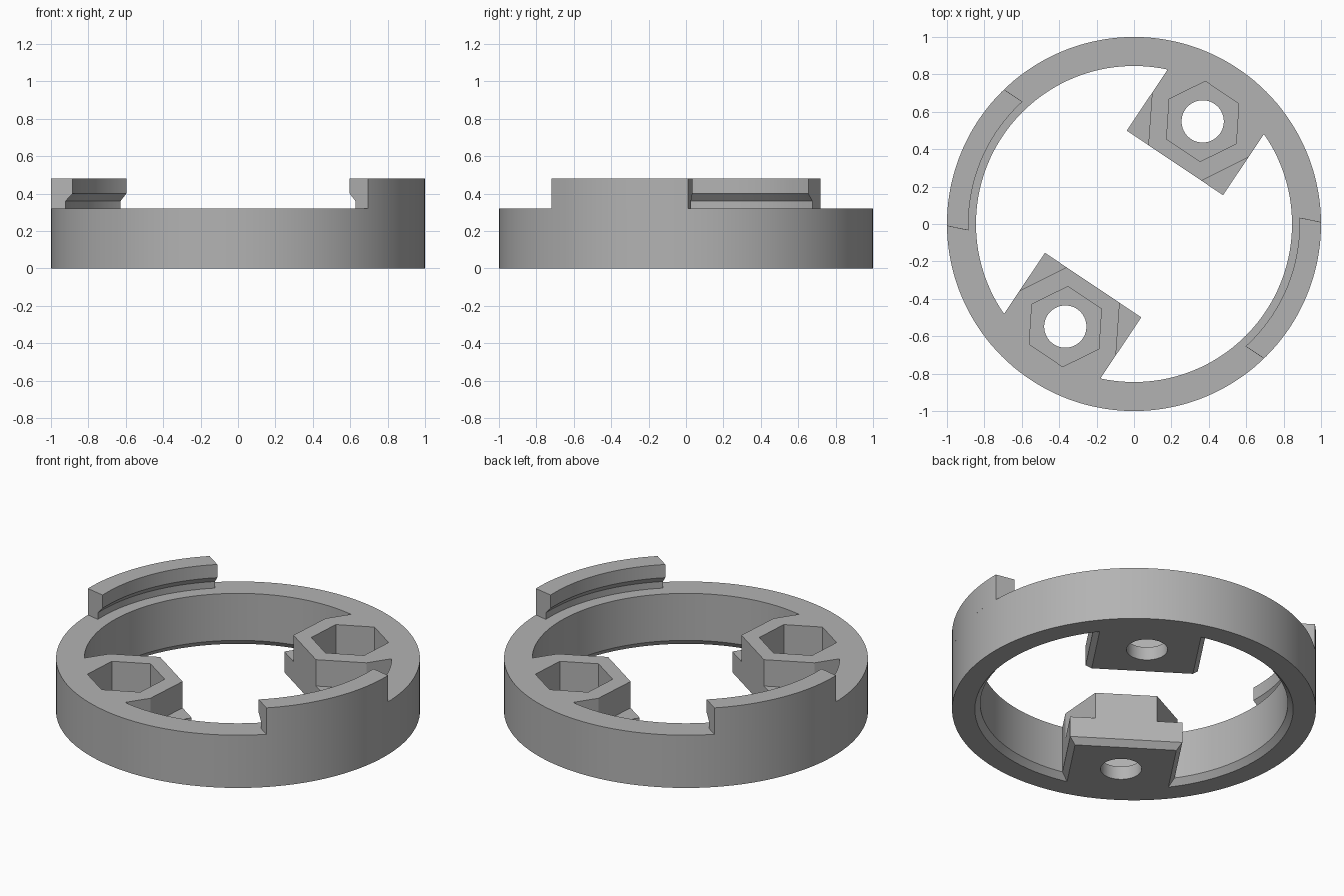
import bpy, bmesh
from math import sin, cos, radians, pi
from mathutils import Matrix

if "Cube" in bpy.data.objects:
    bpy.data.objects.remove(bpy.data.objects["Cube"])

grey = bpy.data.materials.new("plain_grey")
grey.use_nodes = True
colour = (0.45, 0.45, 0.45, 1)
grey.diffuse_color = colour
grey.node_tree.nodes["Principled BSDF"].inputs["Base Color"].default_value = colour

TOP = 0.32          # top of the ring
PLATE_TOP = 0.16    # top of the thin foot of each pad
PAD_ANGLE = radians(-33.8)
HOLE_R = 0.66       # distance of the bolt hole from the centre


def loft(name, loops, closed=False, turn=0.0):
    """Skin matching loops of points; cap the ends unless closed."""
    bm = bmesh.new()
    rows = [[bm.verts.new(p) for p in loop] for loop in loops]
    n = len(rows[0])
    for i in range(len(rows) if closed else len(rows) - 1):
        a, b = rows[i], rows[(i + 1) % len(rows)]
        for j in range(n):
            k = (j + 1) % n
            bm.faces.new((a[j], a[k], b[k], b[j]))
    if not closed:
        bm.faces.new(rows[0])
        bm.faces.new(rows[-1])
    bmesh.ops.recalc_face_normals(bm, faces=bm.faces)
    bm.transform(Matrix.Rotation(turn, 4, 'Z'))
    mesh = bpy.data.meshes.new(name)
    bm.to_mesh(mesh)
    bm.free()
    mesh.materials.append(grey)
    obj = bpy.data.objects.new(name, mesh)
    bpy.context.collection.objects.link(obj)
    return obj


def prism(name, pts, z0, z1, turn):
    return loft(name, [[(x, y, z) for x, y in pts] for z in (z0, z1)], turn=turn)


def polygon(radius, sides):
    return [(radius * cos(2 * pi * i / sides), HOLE_R + radius * sin(2 * pi * i / sides))
            for i in range(sides)]


def activate(obj):
    bpy.ops.object.select_all(action='DESELECT')
    obj.select_set(True)
    bpy.context.view_layer.objects.active = obj


def combine(target, tool, operation):
    mod = target.modifiers.new("combine", 'BOOLEAN')
    mod.operation = operation
    mod.solver = 'EXACT'
    mod.object = tool
    activate(target)
    bpy.ops.object.modifier_apply(modifier=mod.name)
    bpy.data.objects.remove(tool)


def smooth(obj):
    activate(obj)
    bpy.ops.object.shade_smooth_by_angle(angle=radians(25))


# Ring with a chamfered lower inner edge
section = [(1, 0), (1, TOP), (0.845, TOP), (0.845, 0.035), (0.875, 0)]
STEPS = 144
ring = loft("ring_body", [[(r * cos(2 * pi * i / STEPS), r * sin(2 * pi * i / STEPS), z)
                           for r, z in section] for i in range(STEPS)], closed=True)

# Two bolt pads: chamfered foot plate with a taller clipped block on it
half, inner, outer = 0.31, 0.393, 0.88


def foot_loop(inset, z):
    w, r = half - inset, inner + inset
    return [(-w, r, z), (w, r, z), (w, outer, z), (-w, outer, z)]


block = [(-half, 0.637), (-0.171, inner), (0.171, inner), (half, 0.637),
         (half, outer), (-half, outer)]
for turn in (PAD_ANGLE, PAD_ANGLE + pi):
    foot = loft("pad_foot", [foot_loop(0.03, 0), foot_loop(0, 0.035),
                             foot_loop(0, PLATE_TOP)], turn=turn)
    combine(foot, prism("pad_block", block, 0.1, TOP, turn), 'UNION')
    combine(ring, foot, 'UNION')
    # Hexagonal pocket and round through hole
    combine(ring, prism("nut_pocket", polygon(0.215, 6), 0.08, 0.5, turn), 'DIFFERENCE')
    combine(ring, prism("bolt_hole", polygon(0.113, 48), -0.1, 0.5, turn), 'DIFFERENCE')
smooth(ring)

# Two raised arc clips with an inward lip
clip_section = [(1, TOP), (1, 0.48), (0.885, 0.48), (0.885, 0.4), (0.922, 0.36), (0.922, TOP)]
CLIP_STEPS = 40


def clip_point(r, z, f):
    flare = (1 - r) * 14          # ends spread slightly toward the inside
    a = radians((-46 - flare) * (1 - f) + (0.6 + flare) * f)
    return (r * cos(a), r * sin(a), z)


for side, turn in (("left", 0), ("right", pi)):
    clip = loft(side + "_clip", [[clip_point(r, z, i / CLIP_STEPS) for r, z in clip_section]
                                 for i in range(CLIP_STEPS + 1)], turn=turn)
    smooth(clip)
